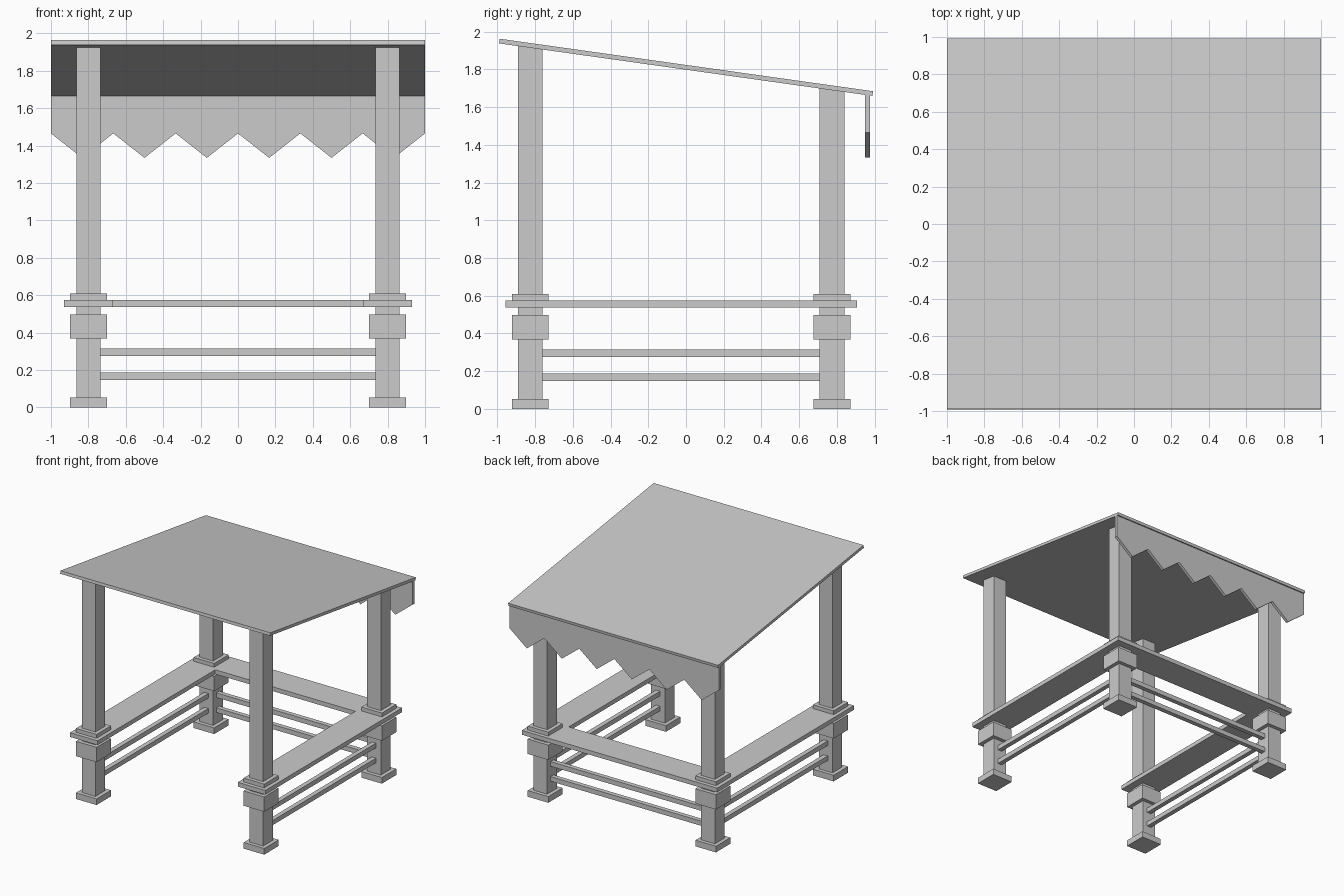
import bpy, bmesh, math

if "Cube" in bpy.data.objects:
    bpy.data.objects.remove(bpy.data.objects["Cube"])

grey = bpy.data.materials.new("plain grey")
grey.diffuse_color = (0.6, 0.6, 0.6, 1)
grey.use_nodes = True
grey.node_tree.nodes["Principled BSDF"].inputs["Base Color"].default_value = grey.diffuse_color

PX = 0.799                      # post centre in x
FRONT, BACK = -0.826, 0.775     # post centres in y
TILT = math.radians(8)
ROOF_Z = 1.8115


def finish(name, bm):
    bmesh.ops.recalc_face_normals(bm, faces=bm.faces)
    me = bpy.data.meshes.new(name)
    bm.to_mesh(me)
    bm.free()
    me.materials.append(grey)
    ob = bpy.data.objects.new(name, me)
    bpy.context.collection.objects.link(ob)
    return ob


def box(name, x, y, z):
    """Box from (min, max) pairs."""
    bm = bmesh.new()
    bmesh.ops.create_cube(bm, size=1)
    for v in bm.verts:
        v.co = [r[0] if c < 0 else r[1] for c, r in zip(v.co, (x, y, z))]
    return finish(name, bm)


def prism(name, pts, offset):
    """Flat outline extruded along offset."""
    bm = bmesh.new()
    f = bm.faces.new([bm.verts.new(p) for p in pts])
    r = bmesh.ops.extrude_face_region(bm, geom=[f])
    new = [g for g in r["geom"] if isinstance(g, bmesh.types.BMVert)]
    bmesh.ops.translate(bm, verts=new, vec=offset)
    return finish(name, bm)


def around(c, h):
    return (c - h, c + h)


# Sloping roof slab
roof = box("roof", (-1, 1), (-1, 1), (-0.0125, 0.0125))
roof.location.z = ROOF_Z
roof.rotation_euler.x = -TILT

# Zigzag valance hanging under the low back edge
outline = [(1, 0.95, 1.668), (-1, 0.95, 1.668)]
outline += [(-1 + i / 6, 0.95, 1.334 if i % 2 else 1.465) for i in range(13)]
prism("valance", outline, (0, 0.026, 0))

# Four posts with foot, block and collar
for side, sx in (("left", -1), ("right", 1)):
    for end, y in (("front", FRONT), ("back", BACK)):
        tag = f"{end}_{side}"
        x = sx * PX
        post = box("post_" + tag, around(x, 0.065), around(y, 0.066), (0, 2))
        for v in post.data.vertices:      # cut the top to the roof slope
            if v.co.z > 1:
                v.co.z = ROOF_Z - 0.012 - v.co.y * math.tan(TILT)
        for part, z in (("foot", (0, 0.053)), ("block", (0.369, 0.497)),
                        ("collar", (0.57, 0.608))):
            box(f"{part}_{tag}", around(x, 0.098), around(y, 0.098), z)

# U-shaped counter board, open at the front
xo, xi = PX + 0.131, PX - 0.131
yf, yb, yi = FRONT - 0.131, BACK + 0.131, BACK - 0.131
u = [(-xo, yf), (-xi, yf), (-xi, yi), (xi, yi), (xi, yf), (xo, yf), (xo, yb), (-xo, yb)]
prism("counter", [(x, y, 0.538) for x, y in u], (0, 0, 0.037))

# Two rails on the left, right and back
for level, z in (("lower", 0.167), ("upper", 0.296)):
    zr = around(z, 0.02)
    for side, x in (("left", -PX), ("right", PX)):
        box(f"{level}_rail_{side}", around(x, 0.02), (FRONT, BACK), zr)
    box(f"{level}_rail_back", (-PX, PX), around(BACK, 0.02), zr)
